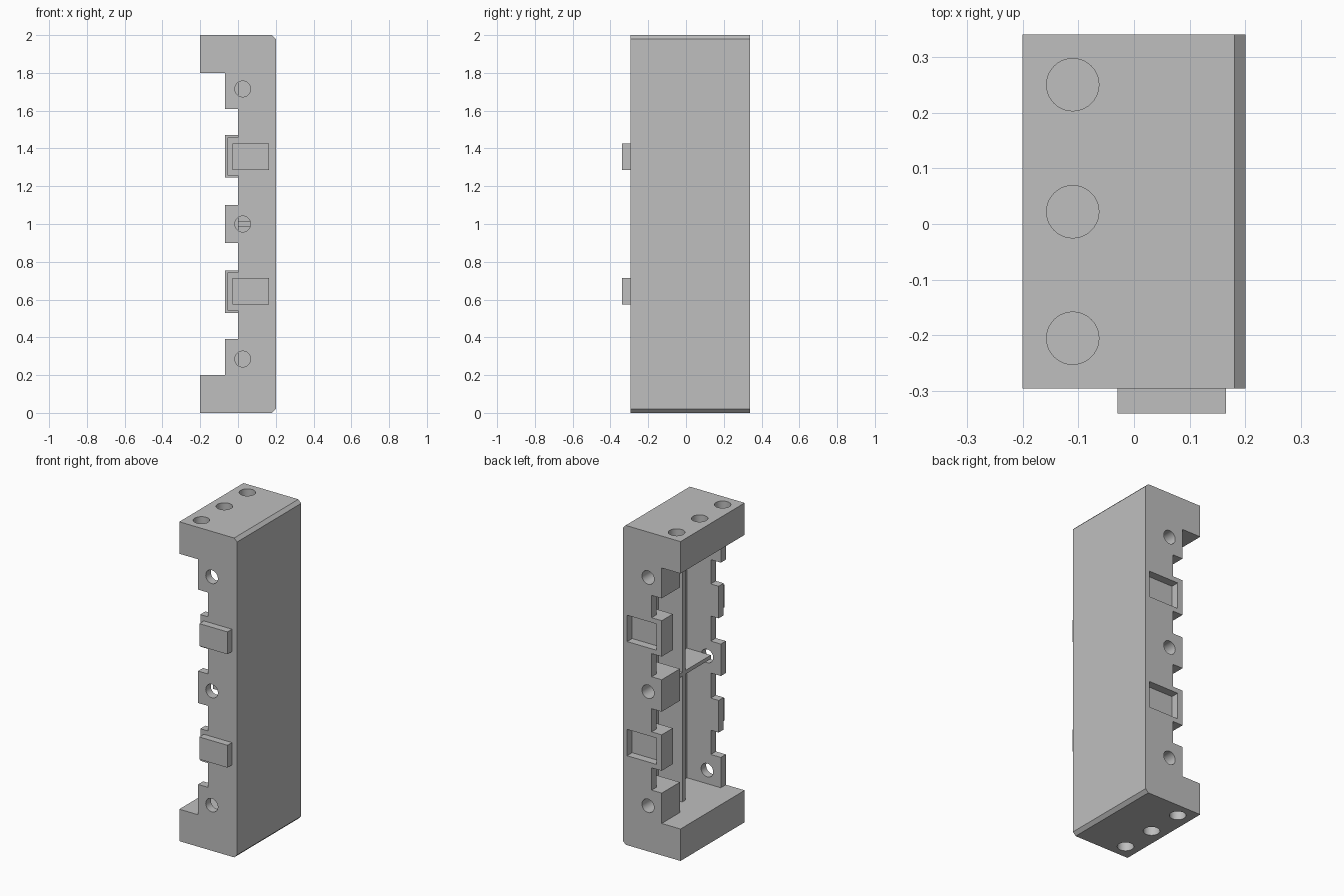
import bpy
import bmesh
import math
from mathutils import Matrix, Vector

cube = bpy.data.objects.get("Cube")
if cube:
    bpy.data.objects.remove(cube, do_unlink=True)

grey = bpy.data.materials.new("light grey")
grey.use_nodes = True
colour = (0.52, 0.52, 0.52, 1)
grey.diffuse_color = colour
grey.node_tree.nodes["Principled BSDF"].inputs["Base Color"].default_value = colour

FRONT, BACK = -0.295, 0.34     # outer wall faces
INNER_FRONT = -0.245           # inside of the front wall
PLATE = 0.165                  # inside of the side plate
LIP, NOTCH = -0.07, 0.0        # wall edge at bosses and at notches


def add_object(name, bm):
    bmesh.ops.recalc_face_normals(bm, faces=bm.faces)
    mesh = bpy.data.meshes.new(name)
    bm.to_mesh(mesh)
    bm.free()
    obj = bpy.data.objects.new(name, mesh)
    mesh.materials.append(grey)
    bpy.context.collection.objects.link(obj)
    return obj


def box(name, x, y, z):
    bm = bmesh.new()
    size = Vector((x[1] - x[0], y[1] - y[0], z[1] - z[0]))
    centre = Vector((sum(x), sum(y), sum(z))) / 2
    bmesh.ops.create_cube(bm, size=1, matrix=Matrix.Translation(centre) @ Matrix.Diagonal(size).to_4x4())
    return add_object(name, bm)


def cylinder(name, centre, radius, depth, axis):
    bm = bmesh.new()
    turn = Matrix.Rotation(math.pi / 2, 4, "X") if axis == "y" else Matrix.Identity(4)
    bmesh.ops.create_cone(bm, cap_ends=True, segments=40, radius1=radius, radius2=radius,
                          depth=depth, matrix=Matrix.Translation(centre) @ turn)
    return add_object(name, bm)


def cut(target, cutter):
    cutter.hide_render = True
    mod = target.modifiers.new("cut", "BOOLEAN")
    mod.operation = "DIFFERENCE"
    mod.solver = "EXACT"
    mod.object = cutter
    bpy.context.view_layer.objects.active = target
    bpy.ops.object.modifier_apply(modifier=mod.name)
    bpy.data.objects.remove(cutter, do_unlink=True)


def both(z):
    """A height band and its mirror image about mid height."""
    return [z, (2 - z[1], 2 - z[0])]


# Housing: notched silhouette extruded from front to back
half = [(0.18, 0), (-0.2, 0), (-0.2, 0.2), (LIP, 0.2), (LIP, 0.39), (NOTCH, 0.39),
        (NOTCH, 0.53), (LIP, 0.53), (LIP, 0.755), (NOTCH, 0.755), (NOTCH, 0.9), (LIP, 0.9)]
outline = [(0.2, 0.02)] + half
outline += [(x, 2 - z) for x, z in reversed(outline)]
bm = bmesh.new()
face = bm.faces.new([bm.verts.new((x, FRONT, z)) for x, z in outline])
sweep = bmesh.ops.extrude_face_region(bm, geom=[face], use_keep_orig=True)
moved = [v for v in sweep["geom"] if isinstance(v, bmesh.types.BMVert)]
bmesh.ops.translate(bm, verts=moved, vec=(0, BACK - FRONT, 0))
housing = add_object("housing", bm)

# Cavity: deepest between the bosses on the back wall
cut(housing, box("cavity", (-0.3, PLATE), (INNER_FRONT, 0.16), (0.2, 1.8)))
for band in both((0.53, 0.755)):
    cut(housing, box("socket_bay", (-0.3, PLATE), (0.1, 0.23), band))
for band in both((0.39, 0.53)) + both((0.755, 0.9)):
    cut(housing, box("notch_bay", (-0.3, PLATE), (0.1, 0.29), band))

# Front tabs are trimmed slightly smaller than the back ones
for low, high in both((0.53, 0.755)):
    depth = (FRONT - 0.05, INNER_FRONT + 0.05)
    cut(housing, box("tab_edge", (-0.1, -0.055), depth, (low - 0.01, high + 0.01)))
    for z in ((low - 0.01, low + 0.012), (high - 0.012, high + 0.01)):
        cut(housing, box("tab_end", (-0.1, NOTCH), depth, z))

# Sockets in the back wall
for band in both((0.56, 0.725)):
    cut(housing, box("socket", (-0.035, 0.17), (BACK - 0.05, BACK + 0.05), band))

# Screw holes: through the front wall, blind in the back bosses
for z in (0.285, 1, 1.715):
    cut(housing, cylinder("front_hole", (0.025, FRONT, z), 0.042, 0.16, "y"))
    cut(housing, cylinder("back_hole", (0.025, BACK, z), 0.042, 0.3, "y"))

# Blind holes in the end caps
for y in (-0.205, 0.022, 0.25):
    for z in (0, 2):
        cut(housing, cylinder("cap_hole", (-0.11, y, z), 0.047, 0.3, "z"))

# Pegs on the front wall
for name, band in zip(("lower_peg", "upper_peg"), both((0.575, 0.715))):
    box(name, (-0.03, PLATE), (-0.34, FRONT), band)

# Stiffening ribs
box("vertical_rib", (NOTCH, PLATE), (0.007, 0.037), (0.2, 1.8))
box("cross_rib", (NOTCH, PLATE), (INNER_FRONT, 0.16), (0.988, 1.012))

bpy.ops.object.select_all(action="DESELECT")
housing.select_set(True)
bpy.context.view_layer.objects.active = housing
bpy.ops.object.shade_smooth_by_angle(angle=math.radians(30))
